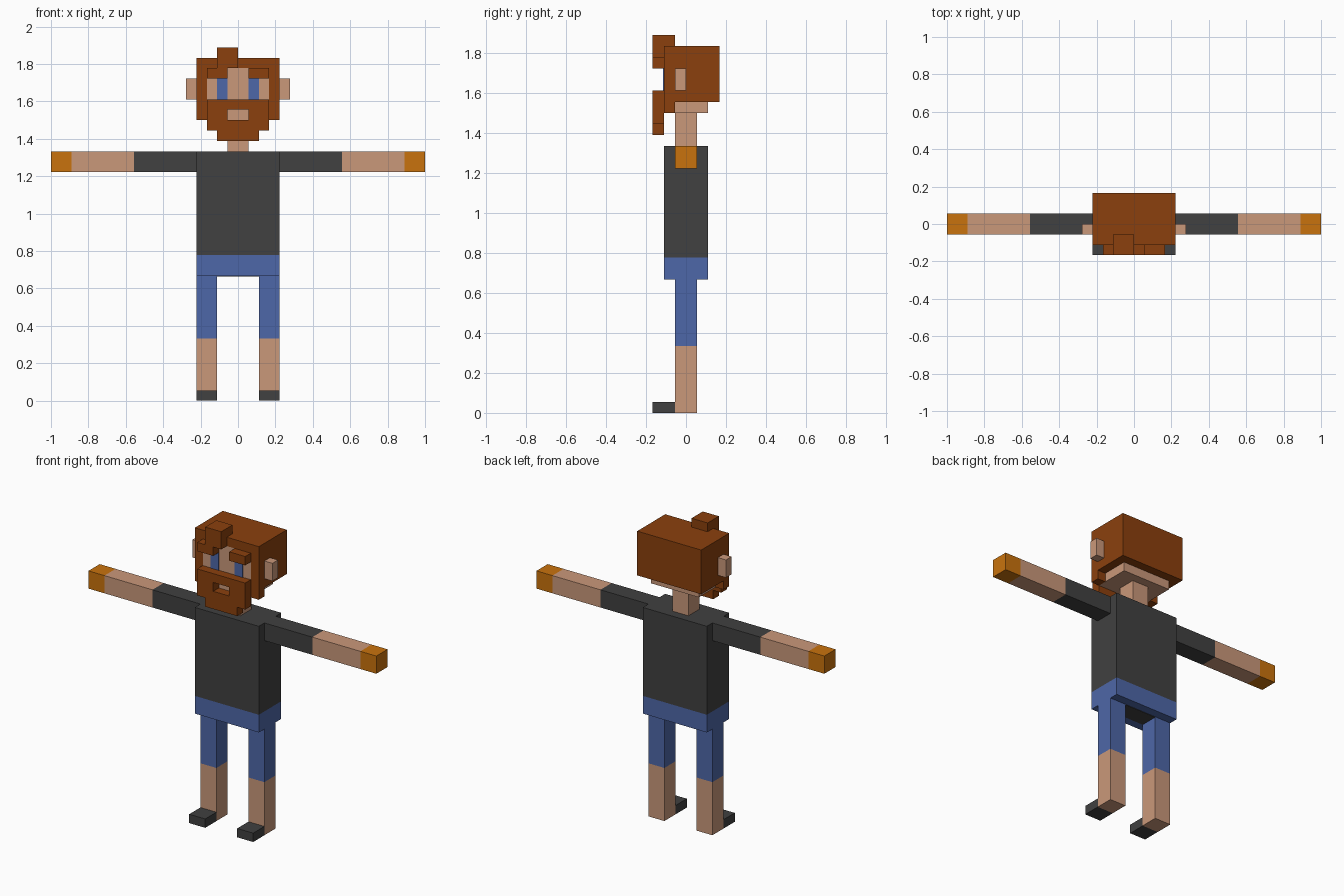
import bpy, bmesh

if "Cube" in bpy.data.objects:
    bpy.data.objects.remove(bpy.data.objects["Cube"])

U = 1 / 18  # one block of the figure's grid


def material(name, rgb):
    m = bpy.data.materials.new(name)
    m.diffuse_color = (*rgb, 1)
    m.use_nodes = True
    m.node_tree.nodes["Principled BSDF"].inputs["Base Color"].default_value = m.diffuse_color
    return m


SKIN = material("skin", (0.591, 0.314, 0.195))
HAIR = material("brown_hair", (0.258, 0.051, 0.004))
DARK = material("dark_cloth", (0.052, 0.052, 0.052))
BLUE = material("blue", (0.076, 0.136, 0.392))
GLOVE = material("orange_glove", (0.584, 0.171, 0.004))


def part(name, mat, *boxes):
    """One object made of boxes, each (x0, x1, y0, y1, z0, z1) in grid blocks."""
    bm = bmesh.new()
    for x0, x1, y0, y1, z0, z1 in boxes:
        verts = bmesh.ops.create_cube(bm, size=1)["verts"]
        for v in verts:
            v.co.x = (x1 if v.co.x > 0 else x0) * U
            v.co.y = (y1 if v.co.y > 0 else y0) * U
            v.co.z = (z1 if v.co.z > 0 else z0) * U
    mesh = bpy.data.meshes.new(name)
    bm.to_mesh(mesh)
    bm.free()
    mesh.materials.append(mat)
    obj = bpy.data.objects.new(name, mesh)
    bpy.context.collection.objects.link(obj)
    return obj


def pair(name, mat, *boxes):
    """Right-hand boxes plus their left-hand twins."""
    for side, s in (("left", -1), ("right", 1)):
        part(f"{side}_{name}", mat,
             *[(*sorted((s * b[0], s * b[1])), *b[2:]) for b in boxes])


# Legs and feet
pair("shoe", DARK, (2, 4, -3, -1, 0, 1))
pair("shin", SKIN, (2, 4, -1, 1, 0, 6))
pair("trouser_leg", BLUE, (2, 4, -1, 1, 6, 12))

# Body
part("shorts", BLUE, (-4, 4, -2, 2, 12, 14))
part("shorts_underside", DARK, (-2, 2, -1, 1, 11.95, 12))
part("shirt", DARK, (-4, 4, -2, 2, 14, 24))

# Arms
pair("sleeve", DARK, (4, 10, -1, 1, 22, 24))
pair("forearm", SKIN, (10, 16, -1, 1, 22, 24))
pair("glove", GLOVE, (16, 18, -1, 1, 22, 24))

# Neck and head
part("neck", SKIN, (-1, 1, -1, 1, 24, 27))
part("jaw", SKIN, (-3, 3, -1, 2, 27, 28))
part("face", SKIN, (-3, 3, -2, -1, 27, 32))
pair("ear", SKIN, (4, 5, -1, 0, 29, 31))
pair("eye", BLUE, (1, 2, -2.05, -2, 29, 31))

# Hair: cap, fringe, sideburns, brows and tuft
part("hair_cap", HAIR, (-4, 4, -1, 3, 28, 33))
part("fringe", HAIR, (-4, 4, -2, -1, 32, 33))
pair("sideburn", HAIR, (3, 4, -2, -1, 27, 32))
pair("brow", HAIR, (1, 3, -3, -2, 31, 32))
part("tuft", HAIR, (-2, 0, -3, -2, 32, 33), (-2, 0, -3, -1, 33, 34))

# Beard with an opening for the mouth
part("beard", HAIR,
     (-2, 2, -3, -2, 25, 26), (-3, 3, -3, -2, 26, 27),
     (-3, -1, -3, -2, 27, 28), (1, 3, -3, -2, 27, 28),
     (-3, 3, -3, -2, 28, 29))
